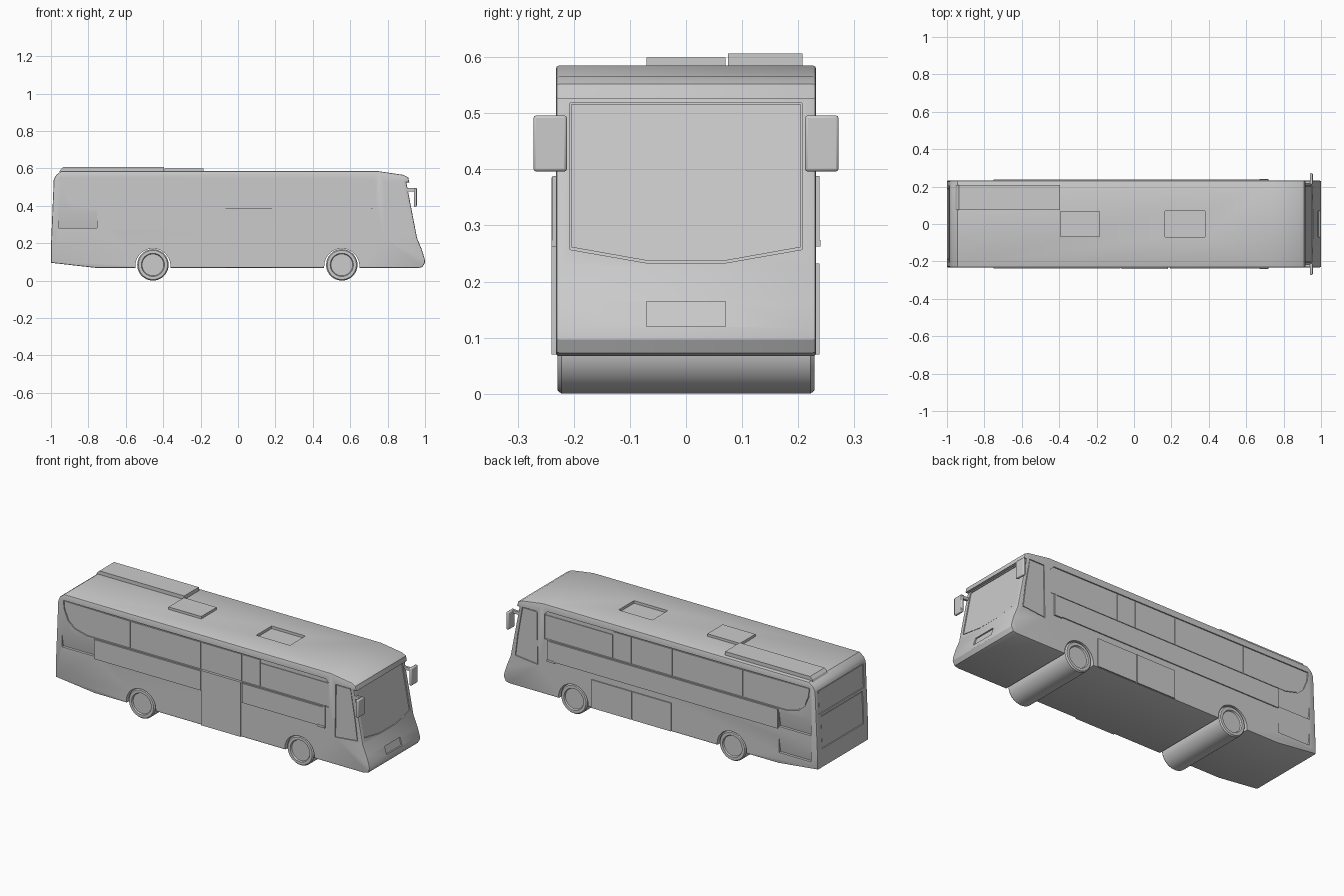
import bpy, bmesh, math
from mathutils import Vector

if "Cube" in bpy.data.objects:
    bpy.data.objects.remove(bpy.data.objects["Cube"])

W = 0.232                       # half width of the body
WHEELS = (-0.455, 0.555)


def prism(bm, pts, vec):
    """Add a solid: planar polygon pushed along vec."""
    a = [bm.verts.new(p) for p in pts]
    b = [bm.verts.new(Vector(p) + Vector(vec)) for p in pts]
    n = len(a)
    fs = [bm.faces.new(a), bm.faces.new(b[::-1])]
    fs += [bm.faces.new((a[i], b[i], b[(i + 1) % n], a[(i + 1) % n])) for i in range(n)]
    bmesh.ops.recalc_face_normals(bm, faces=fs)
    return fs


def finish(bm, name, smooth=False, bevel=0):
    me = bpy.data.meshes.new(name)
    bm.to_mesh(me)
    bm.free()
    ob = bpy.data.objects.new(name, me)
    bpy.context.collection.objects.link(ob)
    bpy.ops.object.select_all(action='DESELECT')
    bpy.context.view_layer.objects.active = ob
    ob.select_set(True)
    if bevel:
        m = ob.modifiers.new("bevel", 'BEVEL')
        m.width, m.segments = bevel, 2
    if smooth:
        bpy.ops.object.shade_smooth_by_angle(angle=math.radians(30))
    return ob


def solid(name, pts, vec, bevel=0):
    bm = bmesh.new()
    prism(bm, pts, vec)
    return finish(bm, name, bevel > 0, bevel)


def box(name, x0, x1, y0, y1, z0, z1, bevel=0):
    return solid(name, [(x0, y0, z0), (x1, y0, z0), (x1, y1, z0), (x0, y1, z0)],
                 (0, 0, z1 - z0), bevel)


def rect(a0, a1, b0, b1):
    return [(a0, b0), (a1, b0), (a1, b1), (a0, b1)]


def side(poly, s, y0, y1):
    """Polygon in x,z on side s as prism arguments between depths y0 and y1."""
    return [(x, s * y0, z) for x, z in poly], (0, s * (y1 - y0), 0)


def front_x(z):
    return 0.9 + (0.525 - z) / 0.297 * 0.057


def rear_x(z):
    return -1 + 0.015 * (z - 0.18) / 0.36


# Body shell from its side profile
profile = [(-1, 0.095), (-1, 0.18), (-0.985, 0.54), (-0.972, 0.565), (-0.945, 0.585),
           (0.75, 0.585), (0.885, 0.565), (0.91, 0.552), (0.916, 0.525), (0.9, 0.525),
           (0.957, 0.228), (0.983, 0.165), (0.998, 0.117), (1, 0.097), (0.987, 0.073),
           (0.965, 0.067), (-0.75, 0.067)]
bm = bmesh.new()
caps = prism(bm, [(x, -W, z) for x, z in profile], (0, 2 * W, 0))[:2]
edges = list({e for f in caps for e in f.edges})
bmesh.ops.bevel(bm, geom=edges, offset=0.006, segments=2, profile=0.5, affect='EDGES')
body = finish(bm, "body")

# Outlines of side glass
window = [(-0.95, 0.55), (-0.945, 0.5), (-0.92, 0.44), (-0.88, 0.405), (-0.8, 0.385),
          (0.74, 0.385), (0.74, 0.525), (0.72, 0.545)]
rear_pane = [(-0.944, 0.546), (-0.94, 0.502), (-0.916, 0.444), (-0.878, 0.409),
             (-0.8, 0.389), (-0.526, 0.389), (-0.526, 0.541)]
cab_window = [(0.78, 0.225), (0.925, 0.24), (0.91, 0.36), (0.88, 0.53), (0.785, 0.53)]
cab_pane = [(0.784, 0.23), (0.92, 0.244), (0.905, 0.36), (0.877, 0.526), (0.789, 0.526)]
shield = [(-0.07, 0.233), (0.07, 0.233), (0.207, 0.257), (0.207, 0.518),
          (-0.207, 0.518), (-0.207, 0.257)]

# One cutter for all recesses
bm = bmesh.new()
for s in (-1, 1):
    prism(bm, *side(window, s, W - 0.007, 0.26))
    prism(bm, *side(cab_window, s, W - 0.006, 0.26))
    for z in ([0.28] if s < 0 else [0.28, 0.13]):       # sloping vents
        prism(bm, [(-0.96, s * 0.217, z), (-0.96, s * 0.233, z + 0.095),
                   (-0.96, s * 0.237, z + 0.095), (-0.96, s * 0.237, z)], (0.205, 0, 0))
for cx in WHEELS:                                       # wheel arches
    arc = [(cx + 0.094 * math.cos(math.pi * i / 24), 0.077 + 0.094 * math.sin(math.pi * i / 24))
           for i in range(25)]
    arc += [(cx - 0.094, 0.03), (cx + 0.094, 0.03)]
    prism(bm, *side(arc, 1, -0.3, 0.3))
prism(bm, [(0.165, -0.07, 0.57), (0.38, -0.07, 0.57), (0.38, 0.07, 0.57), (0.165, 0.07, 0.57)],
      (0, 0, 0.05))                                     # roof hatch well
prism(bm, [(front_x(z) - 0.006, y, z) for y, z in shield], (0.009, 0, 0))
prism(bm, [(0.997 - (z - 0.12) * 0.31 - 0.008, y, z) for y, z in rect(-0.07, 0.07, 0.12, 0.164)],
      (0.04, 0, 0))                                     # number plate recess
for z0, z1, w in ((0.4, 0.535, 0.205), (0.2, 0.385, 0.19)):
    prism(bm, [(rear_x(z) + 0.006, y, z) for y, z in rect(-w, w, z0, z1)], (-0.04, 0, 0))
cutter = finish(bm, "recess_cutter")
cutter.hide_render = True

bpy.context.view_layer.objects.active = body
mod = body.modifiers.new("recesses", 'BOOLEAN')
mod.operation, mod.solver, mod.object = 'DIFFERENCE', 'EXACT', cutter
bpy.ops.object.modifier_apply(modifier=mod.name)
bpy.data.objects.remove(cutter)
bpy.ops.object.select_all(action='DESELECT')
body.select_set(True)
bpy.ops.object.shade_smooth_by_angle(angle=math.radians(30))

# Side glass, belt panels and lower doors
for s, label in ((-1, "right"), (1, "left")):
    solid(label + "_rear_pane", *side(rear_pane, s, W - 0.009, W - 0.003))
    cuts = [-0.522, -0.073, 0.187, 0.305, 0.74]
    for i, (a, b) in enumerate(zip(cuts, cuts[1:])):
        solid(f"{label}_pane_{i}", *side(rect(a + 0.002, b - 0.004, 0.389, 0.522 if b > 0.7 else 0.541),
                                         s, W - 0.009, W - 0.003))
    solid(label + "_cab_pane", *side(cab_pane, s, W - 0.009, W - 0.002))
    spans = [(-0.75, -0.072), (0.192, 0.72)] if s < 0 else [(-0.75, 0.72)]
    for a, b in spans:
        belt = [(a, 0.268), (b, 0.268), (b, 0.388), (b - 0.02, 0.38), (a, 0.38)]
        if b < 0.7:
            belt = rect(a, b, 0.268, 0.38)
        solid(label + "_belt_panel", *side(belt, s, W - 0.01, 0.238))
    solid(label + "_handle", *side(rect(0.67, 0.72, 0.262, 0.274), s, W - 0.01, 0.24))
solid("passenger_door", *side(rect(-0.067, 0.183, 0.07, 0.385), -1, W - 0.01, 0.24))
for a, b in ((-0.07, 0.178), (0.182, 0.435)):
    solid("luggage_door", *side(rect(a, b, 0.07, 0.232), 1, W - 0.01, 0.238))

# Front and rear glass, engine lid
inner = [(y * 0.985, 0.004 + z if z < 0.4 else z - 0.002) for y, z in shield]
solid("windscreen", [(front_x(z) - 0.008, y, z) for y, z in inner], (0.005, 0, 0))
for name, z0, z1, w in (("rear_window", 0.404, 0.531, 0.201), ("engine_lid", 0.204, 0.381, 0.186)):
    solid(name, [(rear_x(z) + 0.009, y, z) for y, z in rect(-w, w, z0, z1)], (-0.007, 0, 0))

# Roof equipment
solid("air_conditioner", [(-0.955, 0.075, 0.58), (-0.95, 0.075, 0.592), (-0.935, 0.075, 0.606),
                          (-0.395, 0.075, 0.606), (-0.395, 0.075, 0.58)], (0, 0.133, 0))
box("roof_hatch", -0.393, -0.185, -0.07, 0.07, 0.58, 0.599)

# Mirrors on short arms
for s in (-1, 1):
    y0, y1 = sorted((s * 0.212, s * 0.272))
    box("mirror", 0.94, 0.956, y0, y1, 0.396, 0.496, 0.005)
    y0, y1 = sorted((s * 0.216, s * 0.23))
    box("mirror_arm", 0.89, 0.942, y0, y1, 0.477, 0.494)

# Wheels turned as full-width rollers with sunken rims
half = [(0, 0.221), (0.058, 0.221), (0.062, 0.229), (0.078, 0.229), (0.084, 0.222)]
turn = half + [(r, -y) for r, y in reversed(half)]
for cx, label in zip(WHEELS, ("rear_wheels", "front_wheels")):
    bm = bmesh.new()
    vs = [bm.verts.new((cx + r, y, 0.084)) for r, y in turn]
    es = [bm.edges.new(p) for p in zip(vs, vs[1:])]
    bmesh.ops.spin(bm, geom=vs + es, cent=(cx, 0, 0.084), axis=(0, 1, 0),
                   angle=2 * math.pi, steps=40, use_merge=False)
    bmesh.ops.remove_doubles(bm, verts=bm.verts, dist=0.0001)
    bmesh.ops.recalc_face_normals(bm, faces=bm.faces)
    finish(bm, label, True)
